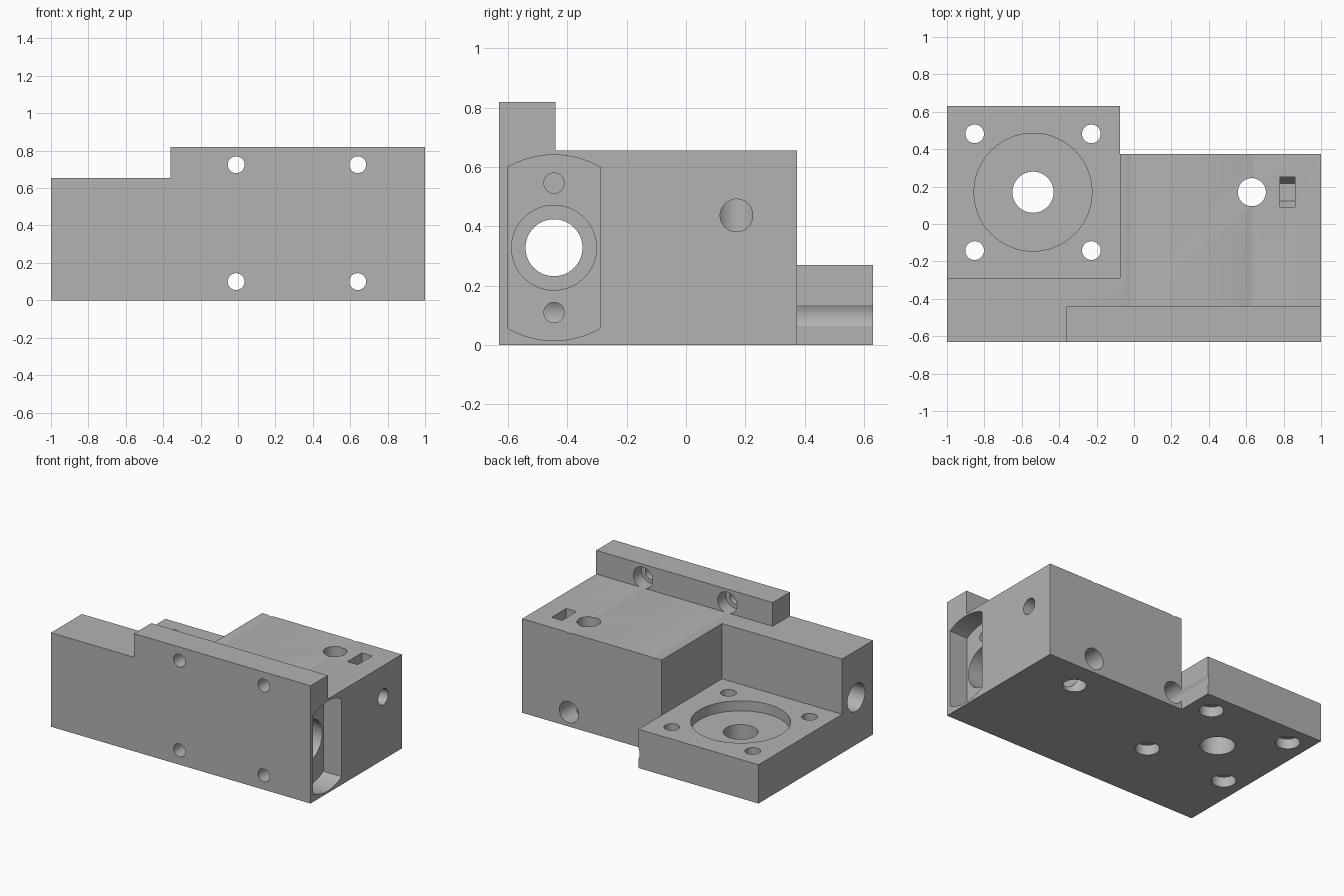
import bpy
import math
from mathutils import Matrix, Vector

if "Cube" in bpy.data.objects:
    bpy.data.objects.remove(bpy.data.objects["Cube"], do_unlink=True)

grey = bpy.data.materials.new("machined grey")
grey.use_nodes = True
colour = (0.45, 0.45, 0.45, 1)
grey.diffuse_color = colour
grey.node_tree.nodes["Principled BSDF"].inputs["Base Color"].default_value = colour


def box(name, low, high):
    low, high = Vector(low), Vector(high)
    bpy.ops.mesh.primitive_cube_add(size=1, location=(low + high) / 2)
    ob = bpy.context.object
    ob.name = name
    ob.dimensions = high - low
    bpy.ops.object.transform_apply(location=True, rotation=True, scale=True)
    return ob


def rod(name, axis, start, end, centre, radius, sides=64):
    """Cylinder along an axis; centre gives the other two coordinates in order."""
    mid = list(centre)
    mid.insert("XYZ".index(axis), (start + end) / 2)
    bpy.ops.mesh.primitive_cylinder_add(vertices=sides, radius=radius, depth=end - start)
    ob = bpy.context.object
    ob.name = name
    turn = Matrix()
    if axis == "X":
        turn = Matrix.Rotation(math.pi / 2, 4, "Y")
    elif axis == "Y":
        turn = Matrix.Rotation(math.pi / 2, 4, "X")
    ob.data.transform(Matrix.Translation(mid) @ turn)
    return ob


def boolean(target, tool, operation="DIFFERENCE"):
    mod = target.modifiers.new("cut", "BOOLEAN")
    mod.operation = operation
    mod.solver = "EXACT"
    mod.object = tool
    bpy.context.view_layer.objects.active = target
    bpy.ops.object.modifier_apply(modifier=mod.name)
    bpy.data.objects.remove(tool, do_unlink=True)


# Block with its steps: clamp ridge, motor platform and rear corner
block = box("mounting_block", (-1, -0.63, 0), (1, 0.63, 0.82))
boolean(block, box("ridge_step", (-2, -0.44, 0.655), (2, 2, 2)))
boolean(block, box("left_step", (-2, -2, 0.655), (-0.36, 2, 2.1)))
boolean(block, box("platform_step", (-2.1, -0.29, 0.27), (-0.075, 2.1, 2.2)))
boolean(block, box("rear_corner", (-0.075, 0.375, -1), (2.2, 2.2, 2.3)))

# Four long screw holes, counterbored from the back
for x in (-0.01, 0.64):
    for z in (0.1, 0.725):
        boolean(block, rod("screw_hole", "Y", -1, 0, (x, z), 0.045, 48))
        boolean(block, rod("screw_counterbore", "Y", -0.53, 1, (x, z), 0.074))

# Platform: shallow round recess, shaft hole and four counterbored holes
px, py = -0.54, 0.17
boolean(block, rod("round_recess", "Z", 0.2, 0.5, (px, py), 0.315, 96))
boolean(block, rod("shaft_hole", "Z", -0.5, 0.5, (px, py), 0.11))
for sx in (-1, 1):
    for sy in (-1, 1):
        spot = (px + sx * 0.312, py + sy * 0.312)
        boolean(block, rod("platform_hole", "Z", -0.5, 0.5, spot, 0.05, 48))
        boolean(block, rod("platform_counterbore", "Z", -0.5, 0.07, spot, 0.077, 48))

# End pocket with flat sides and round ends, then the long bore
by, bz = -0.445, 0.328
pocket = rod("end_pocket", "X", 0.86, 1.4, (by, bz), 0.313, 96)
boolean(pocket, box("pocket_sides", (0, by - 0.156, -1), (2, by + 0.156, 2)), "INTERSECT")
boolean(block, pocket)
boolean(block, rod("bearing_seat", "X", 0.55, 1.3, (by, bz), 0.143))
boolean(block, rod("long_bore", "X", -1.5, 1.5, (by, bz), 0.096))
for dz in (-0.218, 0.218):
    boolean(block, rod("pocket_screw_hole", "X", 0.65, 1.2, (by, bz + dz), 0.034, 48))

# Vertical rod hole with its set screw and hexagonal nut slot
boolean(block, rod("rod_hole", "Z", -0.5, 1, (0.63, 0.17), 0.075))
boolean(block, rod("set_screw_hole", "X", 0.63, 1.5, (0.17, 0.437), 0.055, 48))
nut = rod("nut_slot", "X", 0.78, 0.86, (0.17, 0.437), 0.0924, 6)
boolean(nut, box("nut_entry", (0.78, 0.09, 0.437), (0.86, 0.25, 0.9)), "UNION")
boolean(block, nut)

# Finish
block.data.materials.clear()
block.data.materials.append(grey)
for face in block.data.polygons:
    face.material_index = 0
bpy.ops.object.select_all(action="DESELECT")
block.select_set(True)
bpy.context.view_layer.objects.active = block
bpy.ops.object.shade_smooth_by_angle(angle=math.radians(25))
